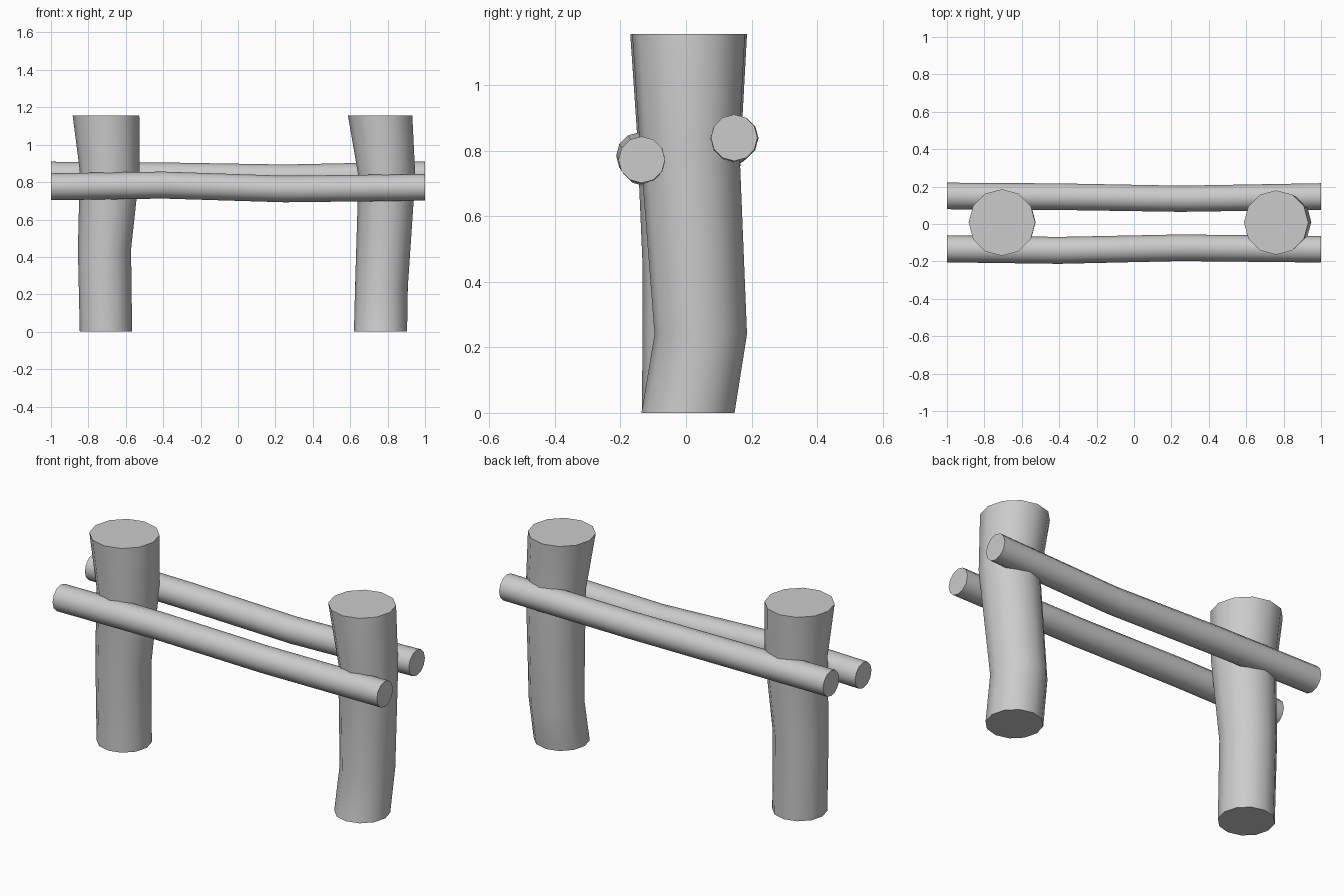
import bpy, bmesh, math
from mathutils import Vector

if "Cube" in bpy.data.objects:
    bpy.data.objects.remove(bpy.data.objects["Cube"])

SIDES = 12

def log(name, rings, u, v):
    """Capped round log: rings of (centre, radius), each ring lying in the u/v plane."""
    u, v = Vector(u), Vector(v)
    bm = bmesh.new()
    loops = []
    for centre, r in rings:
        loop = []
        for i in range(SIDES):
            a = 2 * math.pi * i / SIDES
            loop.append(bm.verts.new(Vector(centre) + r * (math.cos(a) * u + math.sin(a) * v)))
        loops.append(loop)
    for a, b in zip(loops, loops[1:]):
        for i in range(SIDES):
            j = (i + 1) % SIDES
            bm.faces.new((a[i], a[j], b[j], b[i]))
    bm.faces.new(loops[0][::-1])
    bm.faces.new(loops[-1])
    bmesh.ops.recalc_face_normals(bm, faces=bm.faces)
    mesh = bpy.data.meshes.new(name)
    bm.to_mesh(mesh)
    bm.free()
    obj = bpy.data.objects.new(name, mesh)
    bpy.context.collection.objects.link(obj)
    bpy.ops.object.select_all(action='DESELECT')
    obj.select_set(True)
    bpy.context.view_layer.objects.active = obj
    bpy.ops.object.shade_smooth_by_angle(angle=math.radians(40))
    return obj

# Upright posts, slightly crooked and flared at the top
X, Y, Z = (1, 0, 0), (0, 1, 0), (0, 0, 1)
log("left_post", [((-0.706, 0.006, 0), 0.14), ((-0.714, 0.010, 0.44), 0.142),
                  ((-0.686, 0.010, 0.86), 0.16), ((-0.706, 0.008, 1.155), 0.178)], X, Y)
log("right_post", [((0.762, 0.006, 0), 0.142), ((0.767, 0.045, 0.24), 0.141),
                   ((0.796, 0.010, 0.83), 0.152), ((0.760, 0.008, 1.155), 0.172)], X, Y)

# Long rails lying along both sides of the posts
log("front_rail", [((-1, -0.133, 0.775), 0.072), ((-0.4, -0.141, 0.784), 0.072),
                   ((0.25, -0.127, 0.763), 0.071), ((1, -0.135, 0.772), 0.071)], Y, Z)
log("back_rail", [((-1, 0.150, 0.838), 0.071), ((-0.4, 0.146, 0.834), 0.071),
                  ((0.25, 0.135, 0.824), 0.070), ((1, 0.147, 0.839), 0.071)], Y, Z)
